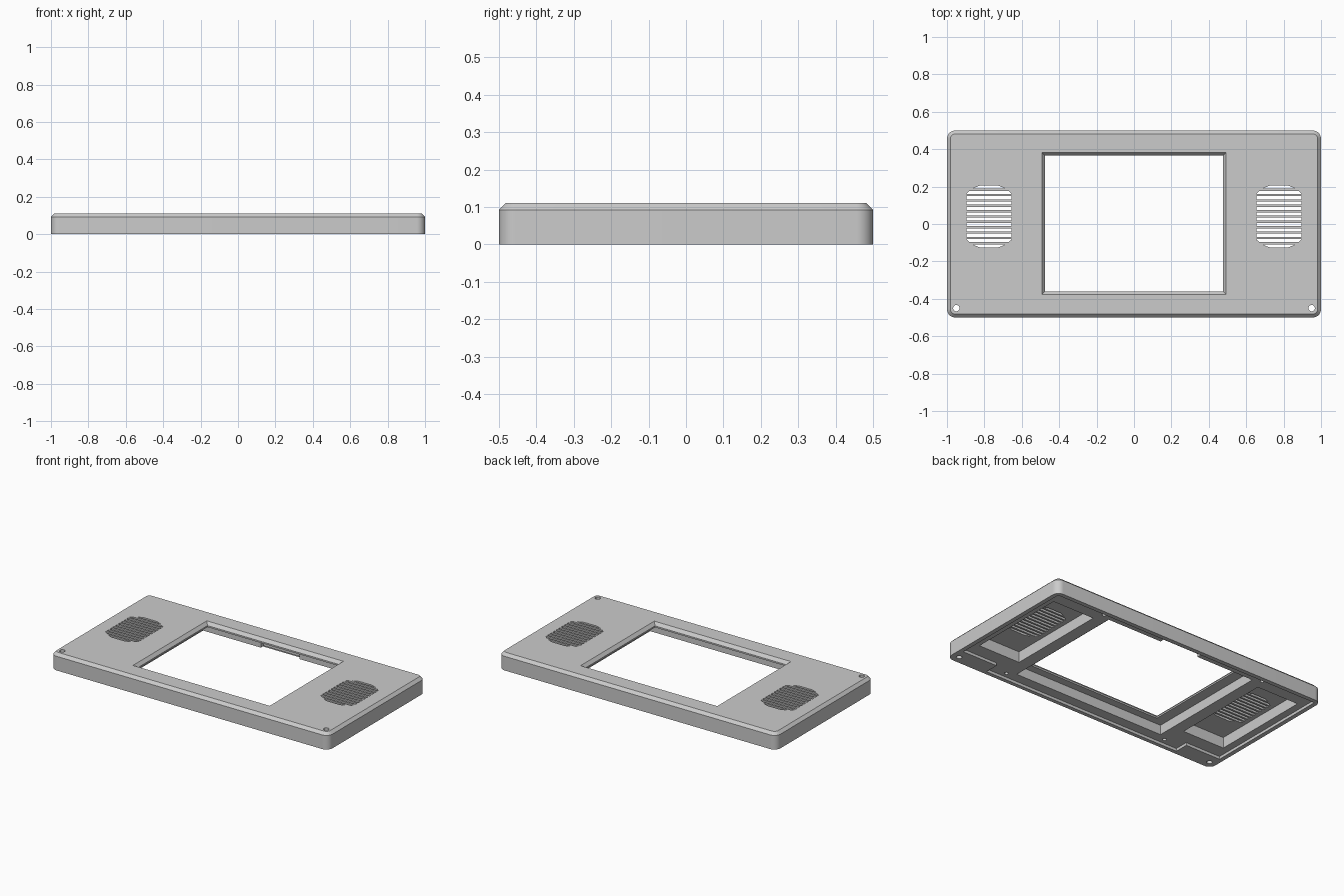
import bpy, bmesh, math

cube = bpy.data.objects.get("Cube")
if cube:
    bpy.data.objects.remove(cube, do_unlink=True)

grey = bpy.data.materials.new("plain grey")
grey.use_nodes = True
colour = (0.6, 0.6, 0.6, 1)
grey.diffuse_color = colour
grey.node_tree.nodes["Principled BSDF"].inputs["Base Color"].default_value = colour


def rect(x0, x1, y0, y1):
    return [(x0, y0), (x1, y0), (x1, y1), (x0, y1)]


def rounded_rect(hx, hy, r, steps=10):
    pts = []
    for i, (sx, sy) in enumerate([(1, 1), (-1, 1), (-1, -1), (1, -1)]):
        for k in range(steps + 1):
            a = math.pi / 2 * (i + k / steps)
            pts.append((sx * (hx - r) + r * math.cos(a), sy * (hy - r) + r * math.sin(a)))
    return pts


def circle(cx, cy, r, n=20):
    return [(cx + r * math.cos(math.tau * i / n), cy + r * math.sin(math.tau * i / n))
            for i in range(n)]


def loft(bm, sections):
    """Closed solid through matching outlines given as (z, points)."""
    rings = [[bm.verts.new((x, y, z)) for x, y in pts] for z, pts in sections]
    n = len(rings[0])
    for a, b in zip(rings, rings[1:]):
        for i in range(n):
            bm.faces.new((a[i], a[(i + 1) % n], b[(i + 1) % n], b[i]))
    bm.faces.new(rings[0][::-1])
    bm.faces.new(rings[-1])


def prism(bm, pts, z0, z1):
    loft(bm, [(z0, pts), (z1, pts)])


def finish(name, bm):
    bmesh.ops.recalc_face_normals(bm, faces=bm.faces)
    me = bpy.data.meshes.new(name)
    bm.to_mesh(me)
    bm.free()
    ob = bpy.data.objects.new(name, me)
    bpy.context.collection.objects.link(ob)
    me.materials.append(grey)
    return ob


HEIGHT, SHOULDER, FLOOR = 0.11, 0.092, 0.018

# Outer slab with chamfered upper edge
bm = bmesh.new()
loft(bm, [(0, rounded_rect(1, 0.5, 0.045)),
          (SHOULDER, rounded_rect(1, 0.5, 0.045)),
          (HEIGHT, rounded_rect(0.982, 0.482, 0.027))])
panel = finish("front_panel", bm)

cutters = []

# Shallow rear cover recess, leaving tabs at the two lower corners
bm = bmesh.new()
prism(bm, [(-0.72, -0.475), (0.72, -0.475), (0.72, -0.385), (0.972, -0.385),
           (0.972, 0.472), (-0.972, 0.472), (-0.972, -0.385), (-0.72, -0.385)], -0.02, FLOOR)
cutters.append(finish("recess_cutter", bm))

# Screen pocket with cable notch, and the speaker pockets
bm = bmesh.new()
prism(bm, [(-0.545, -0.41), (0.545, -0.41), (0.545, 0.42), (0.15, 0.42), (0.15, 0.45),
           (-0.13, 0.45), (-0.13, 0.42), (-0.545, 0.42)], -0.02, 0.08)
for s in (-1, 1):
    x = s * 0.775
    prism(bm, rect(x - 0.15, x + 0.15, -0.295, 0.375), -0.02, 0.088)
cutters.append(finish("pocket_cutter", bm))

# Screen window with bevelled edge
bm = bmesh.new()
inner = rect(-0.475, 0.475, -0.36, 0.365)
outer = rect(-0.492, 0.492, -0.377, 0.382)
loft(bm, [(-0.03, inner), (0.09, inner), (HEIGHT, outer), (0.13, outer)])
cutters.append(finish("window_cutter", bm))

# Speaker slots: a circle trimmed at both sides, sliced into bars
bm = bmesh.new()
R, COUNT, SLOT = 0.172, 12, 0.0165
pitch = 2 * R / COUNT
for s in (-1, 1):
    for i in range(COUNT):
        mid = -R + pitch * (i + 0.5)
        ys = [mid + SLOT * (k / 4 - 0.5) for k in range(5)]
        side = [(min(0.12, math.sqrt(R * R - y * y)), y) for y in ys]
        pts = side + [(-w, y) for w, y in reversed(side)]
        prism(bm, [(s * 0.775 + w, 0.04 + y) for w, y in pts], 0.05, 0.14)
cutters.append(finish("grille_cutter", bm))

# Through holes in the corner tabs and blind screw holes behind
bm = bmesh.new()
for s in (-1, 1):
    prism(bm, circle(s * 0.95, -0.45, 0.017), -0.04, 0.15)
    for y in (-0.44, 0.445):
        prism(bm, circle(s * 0.6, y, 0.012), -0.04, 0.07)
cutters.append(finish("hole_cutter", bm))

# Cut everything, bake the result and drop the cutters
for c in cutters:
    mod = panel.modifiers.new(c.name, "BOOLEAN")
    mod.operation, mod.solver, mod.object = "DIFFERENCE", "EXACT", c
bpy.context.view_layer.update()
deps = bpy.context.evaluated_depsgraph_get()
baked = bpy.data.meshes.new_from_object(panel.evaluated_get(deps))
panel.modifiers.clear()
panel.data = baked
for c in cutters:
    bpy.data.objects.remove(c, do_unlink=True)

bpy.ops.object.select_all(action="DESELECT")
panel.select_set(True)
bpy.context.view_layer.objects.active = panel
bpy.ops.object.shade_smooth_by_angle(angle=math.radians(30))
